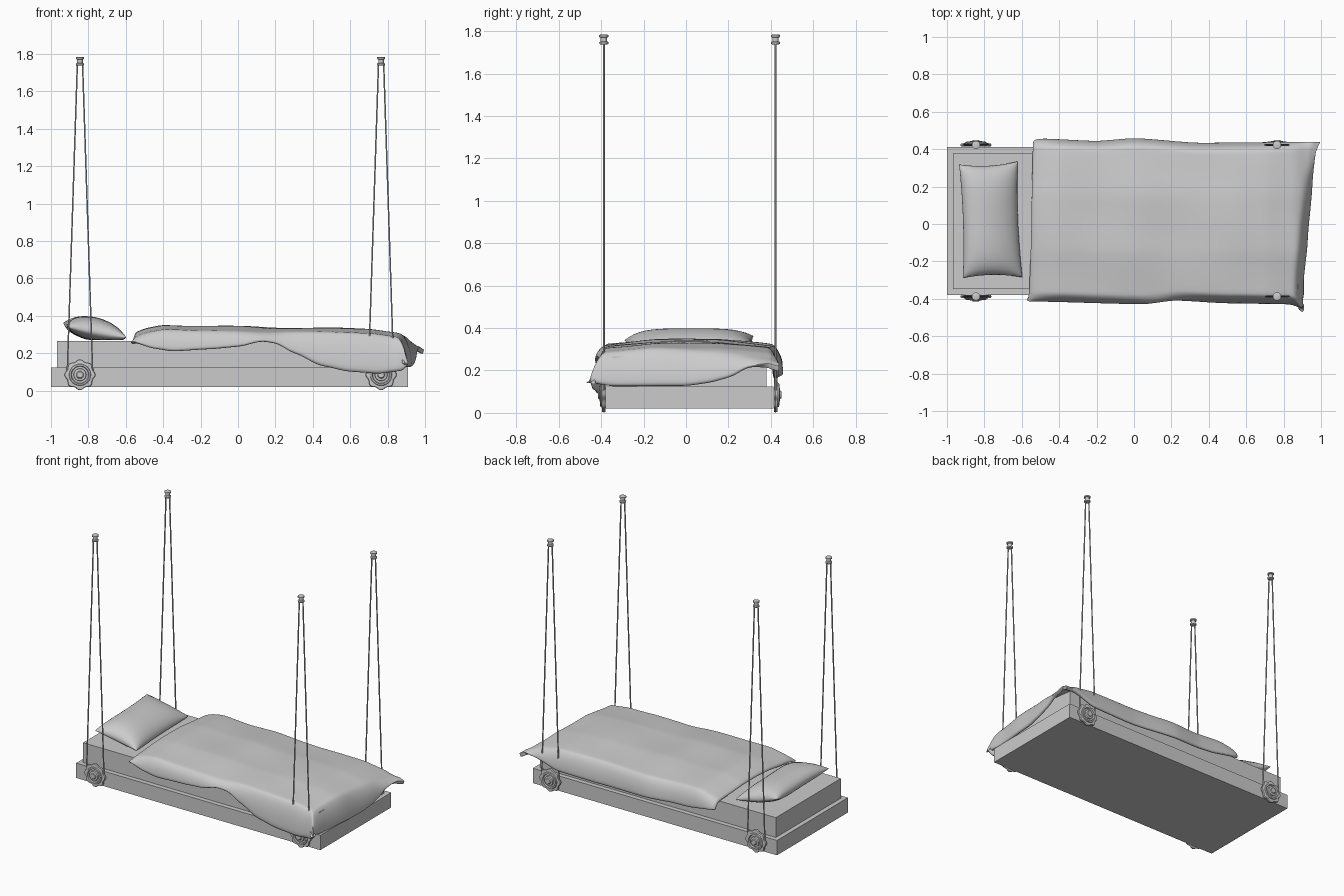
import bpy, bmesh
from math import sin, cos, pi
from mathutils import Vector

if "Cube" in bpy.data.objects:
    bpy.data.objects.remove(bpy.data.objects["Cube"])

Y_MID = 0.0175
WHEEL_X = (-0.845, 0.765)
SIDES = (-1, 1)


def finish(name, bm, smooth_angle=None):
    bmesh.ops.recalc_face_normals(bm, faces=bm.faces)
    me = bpy.data.meshes.new(name)
    bm.to_mesh(me)
    bm.free()
    ob = bpy.data.objects.new(name, me)
    bpy.context.collection.objects.link(ob)
    if smooth_angle:
        bpy.ops.object.select_all(action='DESELECT')
        ob.select_set(True)
        bpy.context.view_layer.objects.active = ob
        bpy.ops.object.shade_smooth_by_angle(angle=smooth_angle)
    return ob


def box(name, lo, hi):
    bm = bmesh.new()
    bmesh.ops.create_cube(bm, size=1)
    lo, hi = Vector(lo), Vector(hi)
    for v in bm.verts:
        v.co = (lo + hi) / 2 + v.co * (hi - lo)
    return finish(name, bm)


def lathe(name, profile, place, n=24, lobe=None):
    """Revolve (radius, height) points; place maps local xyz to world."""
    bm = bmesh.new()
    rings = []
    for i, (r, h) in enumerate(profile):
        ring = []
        for k in range(n):
            a = 2 * pi * k / n
            rr = r + (lobe(a) if lobe and r > 0.07 else 0)
            ring.append(bm.verts.new(place(rr * cos(a), rr * sin(a), h)))
        rings.append(ring)
    for a, b in zip(rings, rings[1:]):
        for k in range(n):
            bm.faces.new((a[k], a[(k + 1) % n], b[(k + 1) % n], b[k]))
    bm.faces.new(rings[0])
    bm.faces.new(rings[-1])
    return finish(name, bm, 0.6)


def keyed(keys, t):
    """Smooth interpolation through (position, value) keys."""
    if t <= keys[0][0]:
        return keys[0][1]
    for (a, va), (b, vb) in zip(keys, keys[1:]):
        if t <= b:
            s = (t - a) / (b - a)
            return va + (vb - va) * (0.5 * s + 0.5 * s * s * (3 - 2 * s))
    return keys[-1][1]


# Bed platform and mattress
box("bed_base", (-1.0, -0.38, 0.02), (0.91, 0.412, 0.125))
box("mattress", (-0.968, -0.347, 0.125), (0.878, 0.379, 0.265))

# Pulley wheels, ropes and ceiling spools at the four corners
wheel_profile = [(0.075, -0.008), (0.078, 0.0), (0.075, 0.008), (0.058, 0.010),
                 (0.056, 0.016), (0.048, 0.018), (0.044, 0.010), (0.034, 0.010),
                 (0.032, 0.020), (0.020, 0.022), (0.016, 0.027)]
spool_profile = [(0.014, 1.738), (0.021, 1.740), (0.022, 1.749), (0.015, 1.753),
                 (0.015, 1.770), (0.022, 1.773), (0.022, 1.782), (0.014, 1.785)]
for wx in WHEEL_X:
    for s in SIDES:
        wy = Y_MID + s * 0.405
        lathe("pulley_wheel", wheel_profile,
              lambda x, z, h: (wx + x, wy + s * h, 0.085 + z), 64,
              lambda a: 0.005 * cos(8 * a))
        lathe("ceiling_spool", spool_profile, lambda x, y, z: (wx + x, wy + y, z), 16)
        cu = bpy.data.curves.new("rope", 'CURVE')
        cu.dimensions = '3D'
        cu.bevel_depth = 0.0045
        cu.bevel_resolution = 1
        cu.use_fill_caps = True
        pts = [(-0.014, 1.745)]
        pts += [(-0.068 * cos(pi * k / 10), 0.095 - 0.068 * sin(pi * k / 10)) for k in range(11)]
        pts += [(0.014, 1.745)]
        sp = cu.splines.new('POLY')
        sp.points.add(len(pts) - 1)
        for p, (dx, z) in zip(sp.points, pts):
            p.co = (wx + dx, wy, z, 1)
        bpy.context.collection.objects.link(bpy.data.objects.new("rope", cu))

# Pillow: two puffed sheets sharing a pinched seam
bm = bmesh.new()
N = 20
c00, c10, c01, c11 = (Vector(p) for p in
                      ((-0.915, -0.29), (-0.597, -0.285), (-0.935, 0.318), (-0.622, 0.335)))
for side in SIDES:
    grid = []
    for j in range(N + 1):
        row = []
        for i in range(N + 1):
            u, v = sin(pi / 2 * (2 * i / N - 1)), sin(pi / 2 * (2 * j / N - 1))
            pu = (u * (1 - 0.07 * (1 - v * v)) + 1) / 2
            pv = (v * (1 - 0.05 * (1 - u * u)) + 1) / 2
            p = c00.lerp(c10, pu).lerp(c01.lerp(c11, pu), pv)
            puff = ((1 - u ** 2) * (1 - v ** 4)) ** 0.5
            z = 0.313 - 0.03 * u + side * (0.080 if side > 0 else 0.05) * puff
            z += 0.02 * max(0, -u) * max(0, v) ** 3
            row.append(bm.verts.new((p.x, p.y, max(z, 0.272))))
        grid.append(row)
    for j in range(N):
        for i in range(N):
            bm.faces.new((grid[j][i], grid[j][i + 1], grid[j + 1][i + 1], grid[j + 1][i]))
bmesh.ops.remove_doubles(bm, verts=bm.verts, dist=0.0003)
finish("pillow", bm, 1.6)

# Blanket outline and heights
head_x = [(-0.42, -0.575), (0, -0.555), (0.43, -0.543)]
foot_x = [(-0.45, 0.915), (-0.36, 0.902), (-0.2, 0.908), (-0.05, 0.93), (0.15, 0.955), (0.4, 0.995)]
front_y = [(-0.56, -0.415), (0.05, -0.43), (0.22, -0.41), (0.5, -0.425), (0.83, -0.43), (0.91, -0.455)]
back_y = [(-0.56, 0.445), (-0.5, 0.458), (-0.2, 0.445), (0, 0.46), (0.35, 0.435), (0.9, 0.44)]
crown = [(-0.58, 0.287), (-0.54, 0.315), (-0.48, 0.335), (-0.4, 0.35), (-0.2, 0.344), (0, 0.345),
         (0.2, 0.335), (0.5, 0.335), (0.7, 0.33), (0.85, 0.31), (0.93, 0.28), (1, 0.25)]
front_z = [(-0.57, 0.265), (-0.45, 0.225), (-0.35, 0.21), (-0.15, 0.222), (0, 0.235), (0.13, 0.265),
           (0.2, 0.255), (0.3, 0.2), (0.45, 0.13), (0.6, 0.1), (0.75, 0.09), (0.87, 0.105), (0.92, 0.15)]
back_z = [(-0.56, 0.23), (-0.3, 0.19), (0, 0.175), (0.4, 0.16), (0.7, 0.165), (0.88, 0.22), (1, 0.245)]
foot_z = [(-0.44, 0.14), (-0.35, 0.125), (0, 0.127), (0.1, 0.14), (0.2, 0.165), (0.3, 0.22), (0.45, 0.245)]


def hang(d, width):
    """Fold amount 0..1 within the last part of the cloth."""
    return max(0.0, 1 - d / width)


bm = bmesh.new()
NU, NV = 56, 40
grid = []
for j in range(NV + 1):
    row = []
    for i in range(NU + 1):
        u, v = i / NU, j / NV
        y0 = -0.43 + 0.87 * v
        hx, fx = keyed(head_x, y0), keyed(foot_x, y0)
        # plan position: hanging borders follow a quarter ellipse
        se, sf, sb = hang(1 - u, 0.14), hang(v, 0.2), hang(1 - v, 0.2)
        x = hx + (fx - 0.06 - hx) * min(u / 0.86, 1) + 0.06 * sin(se * pi / 2)
        yf, yb = keyed(front_y, x), keyed(back_y, x)
        y = yf + 0.055 + (yb - yf - 0.11) * min(max((v - 0.2) / 0.6, 0), 1)
        y += 0.055 * (sin(sb * pi / 2) - sin(sf * pi / 2))
        # height: crown with soft wrinkles, dropping at the borders
        top = keyed(crown, x) - 0.1 * max(0, abs(y) - 0.15)
        top += 0.003 * sin(9 * x + 5 * y) * sin(11 * y - 3 * x)
        z = top
        for s, low in ((se, keyed(foot_z, y)), (sf, keyed(front_z, x)), (sb, keyed(back_z, x))):
            z = min(z, top + (min(low, top) - top) * (1 - cos(s * pi / 2)))
        row.append(bm.verts.new((x, y, z)))
    grid.append(row)
for j in range(NV):
    for i in range(NU):
        bm.faces.new((grid[j][i], grid[j][i + 1], grid[j + 1][i + 1], grid[j + 1][i]))
blanket = finish("blanket", bm)
if blanket.data.polygons[NU * NV // 2].normal.z < 0:
    blanket.data.flip_normals()
blanket.data.shade_smooth()
sol = blanket.modifiers.new("thickness", 'SOLIDIFY')
sol.thickness = 0.025
sol.offset = -1
sub = blanket.modifiers.new("soften", 'SUBSURF')
sub.levels = sub.render_levels = 1
